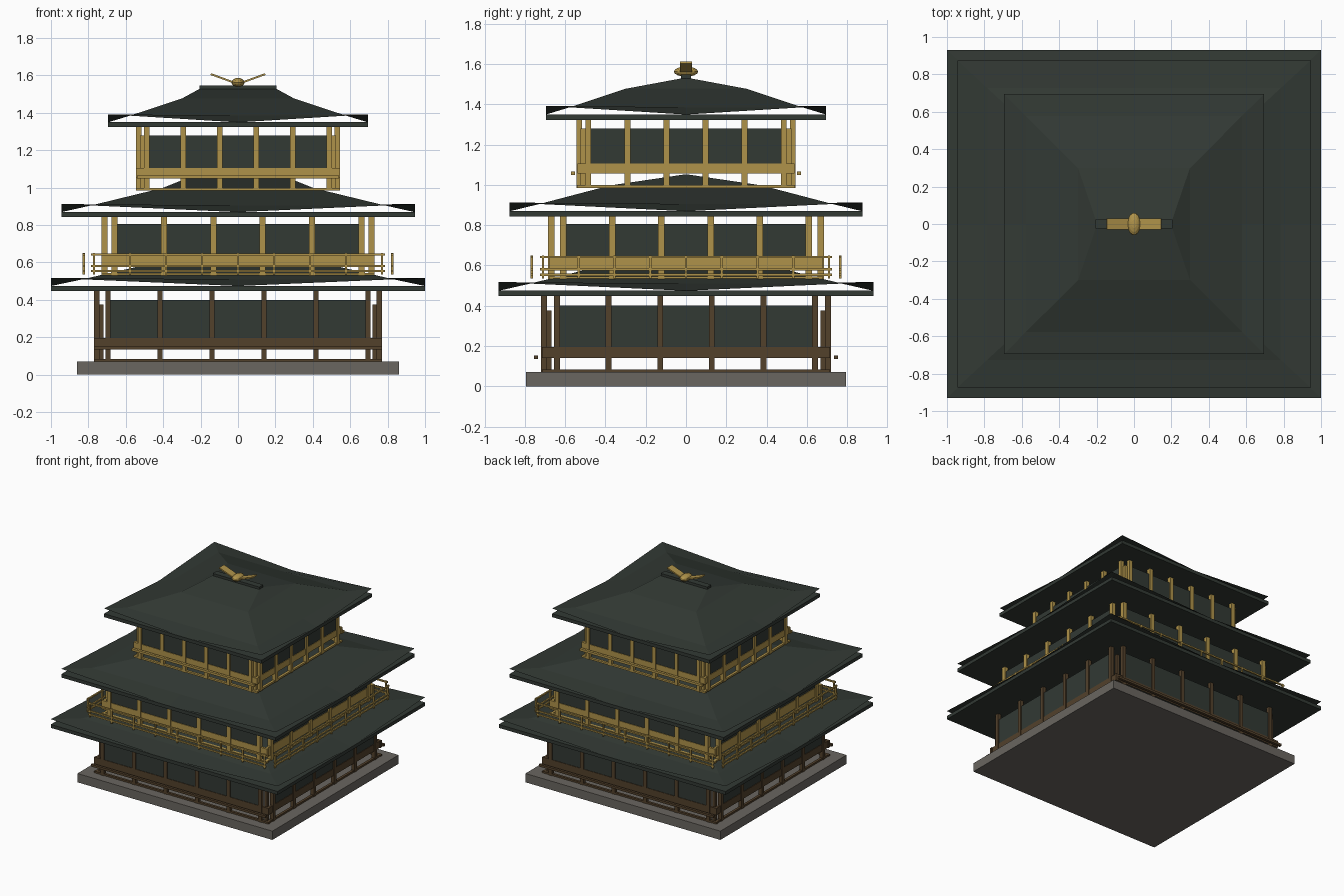
import bpy, bmesh, math
from mathutils import Matrix

cube = bpy.data.objects.get("Cube")
if cube:
    bpy.data.objects.remove(cube)


def material(name, rgb):
    m = bpy.data.materials.new(name)
    m.use_nodes = True
    m.diffuse_color = (*rgb, 1)
    m.node_tree.nodes["Principled BSDF"].inputs["Base Color"].default_value = (*rgb, 1)
    return m


GREEN = material("dark green", (0.032, 0.041, 0.034))
GOLD = material("gold", (0.43, 0.29, 0.068))
BROWN = material("brown wood", (0.085, 0.052, 0.024))
STONE = material("grey stone", (0.144, 0.133, 0.117))


def finish(bm, name, mat):
    mesh = bpy.data.meshes.new(name)
    bm.to_mesh(mesh)
    bm.free()
    mesh.materials.append(mat)
    obj = bpy.data.objects.new(name, mesh)
    bpy.context.collection.objects.link(obj)
    return obj


def add_box(bm, x, y, z0, z1, hx, hy):
    """Box centred on x, y with half sizes hx, hy, from z0 up to z1."""
    m = Matrix.Translation((x, y, (z0 + z1) / 2)) @ Matrix.Diagonal((2 * hx, 2 * hy, z1 - z0, 1))
    bmesh.ops.create_cube(bm, size=1, matrix=m)


def box(name, mat, *dims):
    bm = bmesh.new()
    add_box(bm, *dims)
    return finish(bm, name, mat)


def spread(half, count):
    return [-half + 2 * half * i / (count - 1) for i in range(count)]


def add_ring(bm, hx, hy, z0, z1, t, ex, ey):
    """Four bars: front and back reach ex, the sides reach ey."""
    for s in (-1, 1):
        add_box(bm, 0, s * hy, z0, z1, ex, t)
        add_box(bm, s * hx, 0, z0, z1, t, ey)


def roof(level, hx, hy, z, ridge):
    # Flat eave board under a sweeping sheet with lifted corners
    box(level + "_eave_board", GREEN, 0, 0, z - 0.007, z + 0.02, hx, hy)
    bm = bmesh.new()
    # x scale, y scale, corner height, middle height
    rows = [(1, 1, 0.062, 0.019), (0.83, 0.83, 0.055, 0.055),
            (0.43, 0.43, 0.147, 0.147), (ridge, 0.02, 0.2, 0.2)]
    around = [(-1, -1), (0, -1), (1, -1), (1, 0), (1, 1), (0, 1), (-1, 1), (-1, 0)]
    rings = [[bm.verts.new((a * sx * hx, b * sy * hy, z + (corner if a and b else middle)))
              for a, b in around] for sx, sy, corner, middle in rows]
    for low, high in zip(rings, rings[1:]):
        for i in range(8):
            j = (i + 1) % 8
            bm.faces.new((low[i], low[j], high[j], high[i]))
    bm.faces.new(rings[-1])
    finish(bm, level + "_roof", GREEN)


def storey(level, mat, plane, ends, r, z0, board, wall_top, z1):
    """plane: post planes in x and y; ends: outermost posts along each face; r: half post width."""
    px, py = plane
    ex, ey = ends
    # Thin wall panels set in the post planes
    bm = bmesh.new()
    add_ring(bm, px, py, board[0], wall_top, 0.005, ex, ey)
    finish(bm, level + "_wall_panels", GREEN)
    # Posts on all four faces
    bm = bmesh.new()
    for s in (-1, 1):
        for x in spread(ex, 6):
            add_box(bm, x, s * py, z0, z1, r, r)
        for y in spread(ey, 6):
            add_box(bm, s * px, y, z0, z1, r, r)
    finish(bm, level + "_posts", mat)
    # Sill and waist boards
    bm = bmesh.new()
    add_ring(bm, px, py, z0, z0 + 0.014, 0.01, px + r, py)
    add_ring(bm, px, py, *board, 0.009, px + r, py)
    finish(bm, level + "_boards", mat)


# Stone base
box("stone_base", STONE, 0, 0, 0, 0.07, 0.86, 0.795)

# Storeys
storey("lower", BROWN, (0.755, 0.705), (0.695, 0.64), 0.0145, 0.07, (0.14, 0.195), 0.4, 0.45)
storey("middle", GOLD, (0.715, 0.67), (0.66, 0.61), 0.016, 0.53, (0.575, 0.645), 0.805, 0.845)
storey("upper", GOLD, (0.53, 0.53), (0.487, 0.485), 0.0145, 0.985, (1.055, 1.105), 1.28, 1.325)

# Short corner posts
for level, mat, cx, cy, z0, z1 in (("lower", BROWN, 0.73, 0.68, 0.07, 0.375),
                                   ("upper", GOLD, 0.512, 0.512, 0.985, 1.28)):
    bm = bmesh.new()
    for sx in (-1, 1):
        for sy in (-1, 1):
            add_box(bm, sx * cx, sy * cy, z0, z1, 0.012, 0.012)
    finish(bm, level + "_corner_posts", mat)

# Front and back rails
for level, mat, hx, y, z in (("lower", BROWN, 0.77, 0.745, 0.135), ("upper", GOLD, 0.54, 0.56, 1.048)):
    bm = bmesh.new()
    for s in (-1, 1):
        add_box(bm, 0, s * y, z, z + 0.018, hx, 0.01)
    finish(bm, level + "_rails", mat)

# Balcony railing round the middle storey
bm = bmesh.new()
for z in (0.548, 0.575, 0.636):
    add_ring(bm, 0.825, 0.765, z, z + 0.011, 0.006, 0.785, 0.725)
for s in (-1, 1):
    for x in spread(0.77, 9):
        add_box(bm, x, s * 0.765, 0.535, 0.65, 0.006, 0.006)
    for y in spread(0.71, 9):
        add_box(bm, s * 0.825, y, 0.535, 0.65, 0.006, 0.006)
finish(bm, "balcony_railing", GOLD)

# Roofs
roof("lower", 1.0, 0.93, 0.455, 0.29)
roof("middle", 0.945, 0.875, 0.85, 0.29)
roof("upper", 0.695, 0.695, 1.33, 0.29)
box("ridge_cap", GREEN, 0, 0, 1.52, 1.547, 0.205, 0.025)

# Roof ornament: rounded body with two raised wings
bm = bmesh.new()
bmesh.ops.create_uvsphere(bm, u_segments=16, v_segments=8, radius=1,
                          matrix=Matrix.Translation((0, 0, 1.562)) @ Matrix.Diagonal((0.035, 0.06, 0.025, 1)))
finish(bm, "ornament_body", GOLD)
bm = bmesh.new()
for s in (-1, 1):
    m = (Matrix.Translation((s * 0.08, 0, 1.583)) @ Matrix.Rotation(-s * math.radians(20), 4, "Y")
         @ Matrix.Diagonal((0.14, 0.06, 0.01, 1)))
    bmesh.ops.create_cube(bm, size=1, matrix=m)
finish(bm, "ornament_wings", GOLD)
